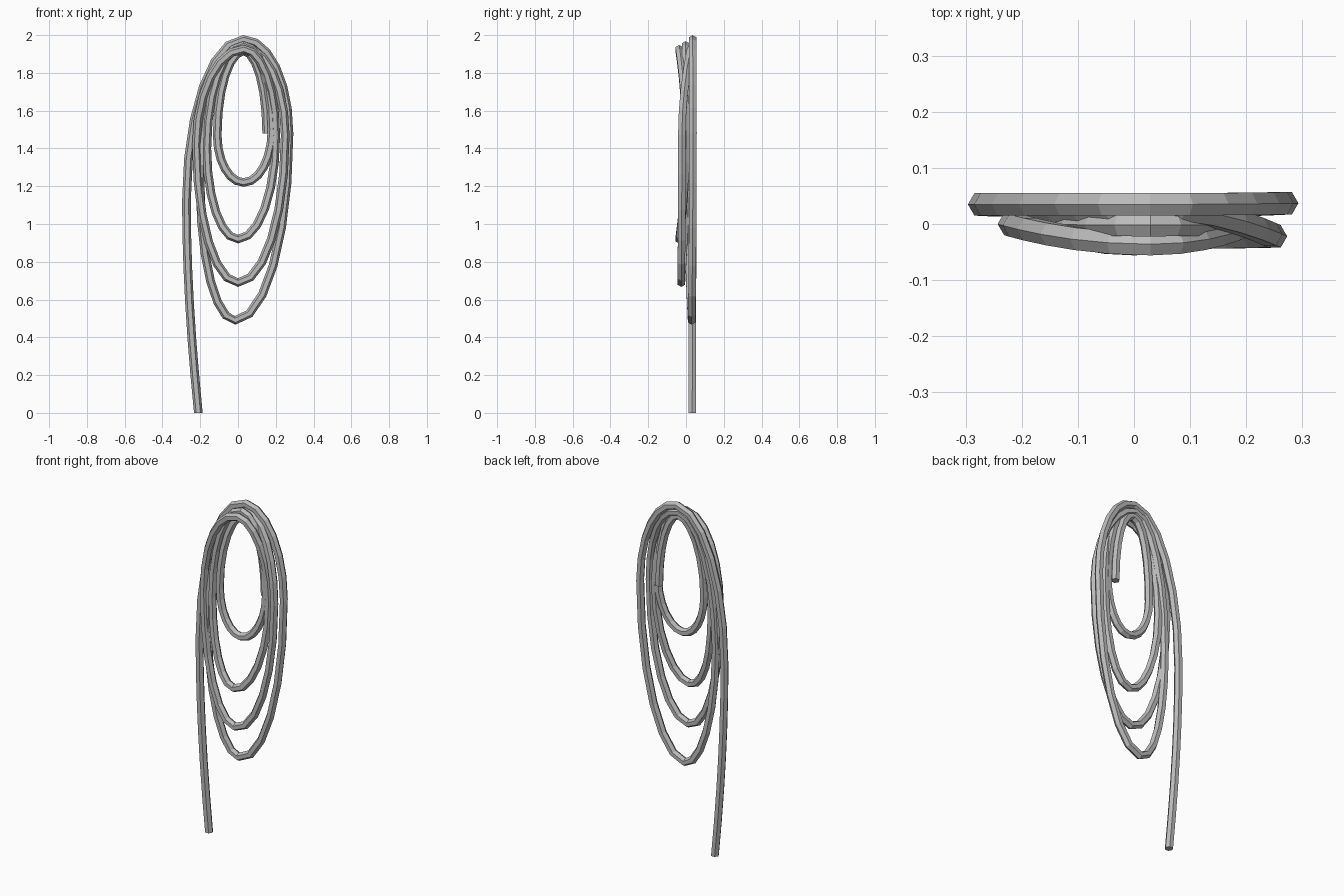
import bpy, bmesh, math
from mathutils import Vector
from mathutils.geometry import interpolate_bezier

if "Cube" in bpy.data.objects:
    bpy.data.objects.remove(bpy.data.objects["Cube"])

RADIUS, SIDES, STEPS = 0.023, 6, 6

rope_grey = bpy.data.materials.new("rope grey")
rope_grey.use_nodes = True
rope_grey.diffuse_color = (0.5, 0.5, 0.5, 1)
rope_grey.node_tree.nodes["Principled BSDF"].inputs["Base Color"].default_value = (0.5, 0.5, 0.5, 1)

# Turning points of the rope: tail, then top, right, bottom, left for each coil
tail = Vector((-0.21, 0.033, 0.0))
turns = [
    (-0.273, 0.035, 1.12),
    (0.03, 0.035, 1.977), (0.27, 0.037, 1.48), (-0.015, 0.03, 0.49), (-0.2, 0.01, 1.2),
    (0.02, 0.03, 1.94), (0.25, -0.022, 1.47), (0.0, -0.025, 0.69), (-0.22, 0.0, 1.42),
    (0.03, -0.036, 1.925), (0.2, 0.0, 1.47), (0.0, -0.036, 0.92), (-0.165, 0.0, 1.4),
    (0.03, -0.002, 1.945), (0.18, 0.0, 1.5), (0.03, -0.015, 1.22), (-0.11, -0.01, 1.47),
    (0.03, 0.022, 1.915), (0.152, 0.03, 1.48),
]


def quarter_turn(a, b, a_is_side):
    """Quarter ellipse between a side point and a top or bottom point."""
    k = 0.55
    up, across = Vector((0, 0, b.z - a.z)) * k, Vector((b.x - a.x, 0, 0)) * k
    first, last = (up, across) if a_is_side else (across, up)
    return interpolate_bezier(a, a + first, b - last, b, STEPS + 1)


def rope_path():
    pts = [Vector(t) for t in turns]
    start = pts[0]
    path = interpolate_bezier(tail, tail + Vector((-0.04, 0, 0.4)),
                              start - Vector((0, 0, 0.35)), start, STEPS + 1)
    for i, (a, b) in enumerate(zip(pts, pts[1:])):
        path += quarter_turn(a, b, i % 2 == 0)[1:]
    return path


def sweep(name, path, material):
    """Sweep a hexagon along the path, keeping flat faces to front and back."""
    bm = bmesh.new()
    rings = []
    for i, p in enumerate(path):
        tangent = (path[min(i + 1, len(path) - 1)] - path[max(i - 1, 0)]).normalized()
        outward = Vector((0, 1, 0)).cross(tangent).normalized()
        depth = tangent.cross(outward)
        angles = [2 * math.pi * s / SIDES for s in range(SIDES)]
        rings.append([bm.verts.new(p + RADIUS * (outward * math.cos(t) + depth * math.sin(t)))
                      for t in angles])
    for r, q in zip(rings, rings[1:]):
        for s in range(SIDES):
            n = (s + 1) % SIDES
            bm.faces.new((r[s], r[n], q[n], q[s]))
    bm.faces.new(rings[0])
    bm.faces.new(rings[-1])
    # Trim the tail flush with the ground
    for v in rings[0]:
        v.co.z = 0
    bmesh.ops.recalc_face_normals(bm, faces=bm.faces)
    mesh = bpy.data.meshes.new(name)
    bm.to_mesh(mesh)
    bm.free()
    mesh.materials.append(material)
    obj = bpy.data.objects.new(name, mesh)
    bpy.context.collection.objects.link(obj)
    return obj


sweep("coiled_rope", rope_path(), rope_grey)
